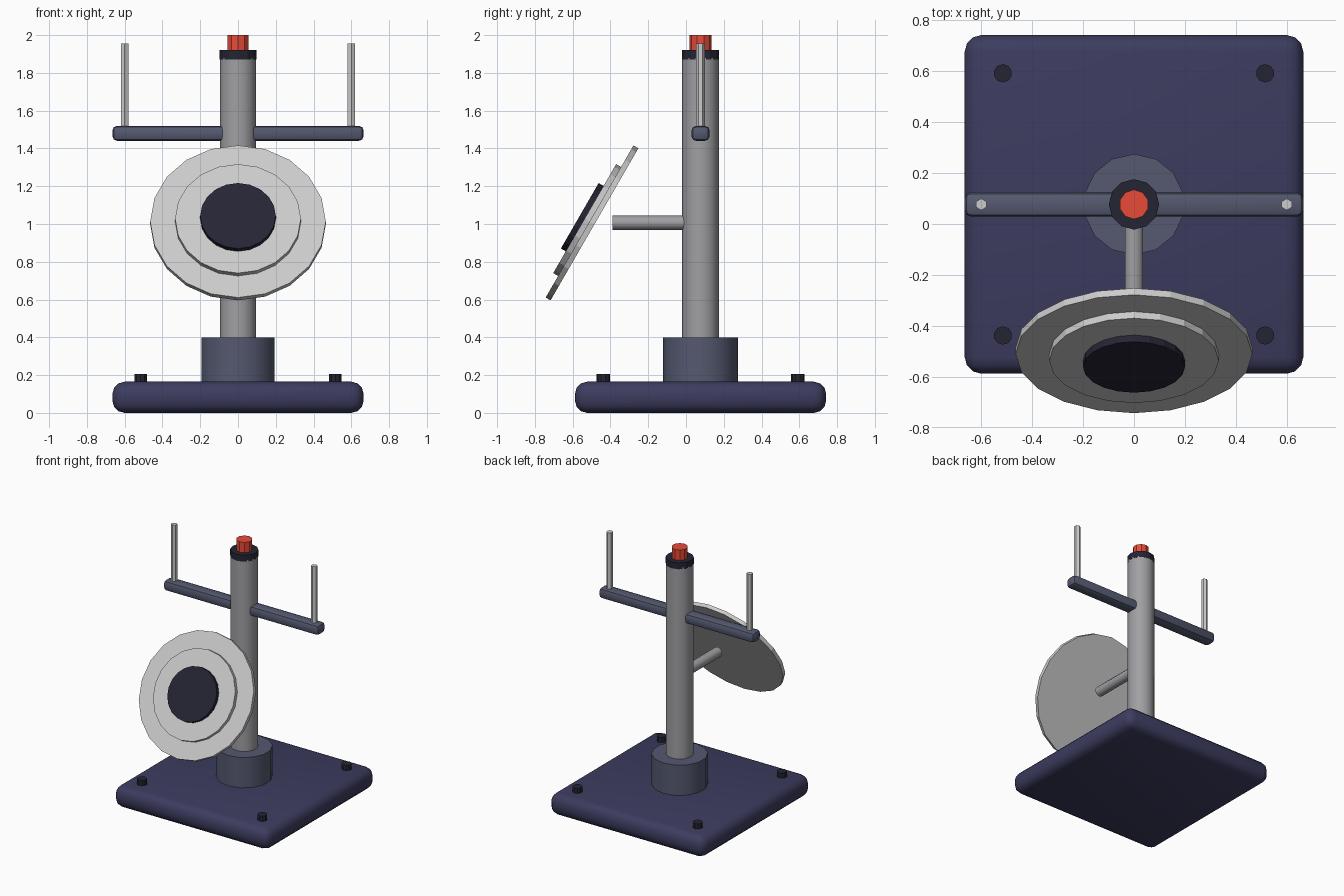
import bpy
from math import radians, sin, cos, pi

if "Cube" in bpy.data.objects:
    bpy.data.objects.remove(bpy.data.objects["Cube"])

CY = 0.077            # mast axis in y
TILT = radians(60)    # dish leans back, facing forward and up


def material(name, rgb):
    m = bpy.data.materials.new(name)
    m.diffuse_color = (*rgb, 1)
    m.use_nodes = True
    m.node_tree.nodes["Principled BSDF"].inputs["Base Color"].default_value = m.diffuse_color
    return m


NAVY = material("navy", (0.045, 0.045, 0.115))
SLATE = material("slate", (0.09, 0.10, 0.16))
DARK = material("dark", (0.018, 0.018, 0.035))
RED = material("red", (0.8, 0.07, 0.04))
STEEL = material("steel", (0.35, 0.35, 0.37))
PALE = material("pale", (0.6, 0.6, 0.6))


def finish(name, mat, smooth):
    ob = bpy.context.object
    ob.name = name
    ob.data.materials.append(mat)
    if smooth:
        bpy.ops.object.shade_smooth_by_angle(angle=radians(45))
    return ob


def cylinder(name, r, depth, loc, mat, sides, rot=(0, 0, 0), smooth=True):
    bpy.ops.mesh.primitive_cylinder_add(vertices=sides, radius=r, depth=depth,
                                        location=loc, rotation=rot)
    return finish(name, mat, smooth)


def upright(name, r, z0, z1, mat, sides, x=0, y=CY, smooth=True):
    return cylinder(name, r, z1 - z0, (x, y, (z0 + z1) / 2), mat, sides, smooth=smooth)


def rounded_box(name, size, loc, mat, bevel, segments):
    bpy.ops.mesh.primitive_cube_add(size=1, location=loc)
    ob = bpy.context.object
    ob.scale = size
    bpy.ops.object.transform_apply(location=False, rotation=False, scale=True)
    mod = ob.modifiers.new("bevel", "BEVEL")
    mod.width, mod.segments = bevel, segments
    bpy.ops.object.modifier_apply(modifier=mod.name)
    return finish(name, mat, True)


# base plate with corner bolts
rounded_box("base_plate", (1.33, 1.33, 0.165), (0, CY, 0.0825), NAVY, 0.065, 3)
for sx in (-1, 1):
    for sy in (-1, 1):
        upright("base_bolt", 0.036, 0.14, 0.205, DARK, 10,
                sx * 0.515, CY + sy * 0.515, smooth=False)

# mast
upright("mast_collar", 0.198, 0.12, 0.40, SLATE, 14)
upright("mast", 0.097, 0.16, 1.88, STEEL, 14)
upright("mast_cap", 0.099, 1.87, 1.92, DARK, 12, smooth=False)
upright("beacon", 0.058, 1.91, 2.0, RED, 10, smooth=False)

# crossbar and antennas
rounded_box("crossbar", (1.33, 0.096, 0.08), (0, CY, 1.48), SLATE, 0.025, 2)
for sx in (-1, 1):
    upright("antenna", 0.023, 1.50, 1.955, PALE, 6, sx * 0.6)

# dish arm
cylinder("dish_arm", 0.038, 0.43, (0, -0.175, 1.007), STEEL, 10, (pi / 2, 0, 0))

# dish: stacked discs along the tilted axis
for name, r, offset, mat in (("dish_plate", 0.465, 0.0, PALE),
                             ("dish_ring", 0.333, 0.03, PALE),
                             ("dish_hub", 0.2, 0.06, DARK)):
    loc = (0, -0.4975 - sin(TILT) * offset, 1.006 + cos(TILT) * offset)
    cylinder(name, r, 0.03, loc, mat, 20, (TILT, 0, 0), smooth=False)
